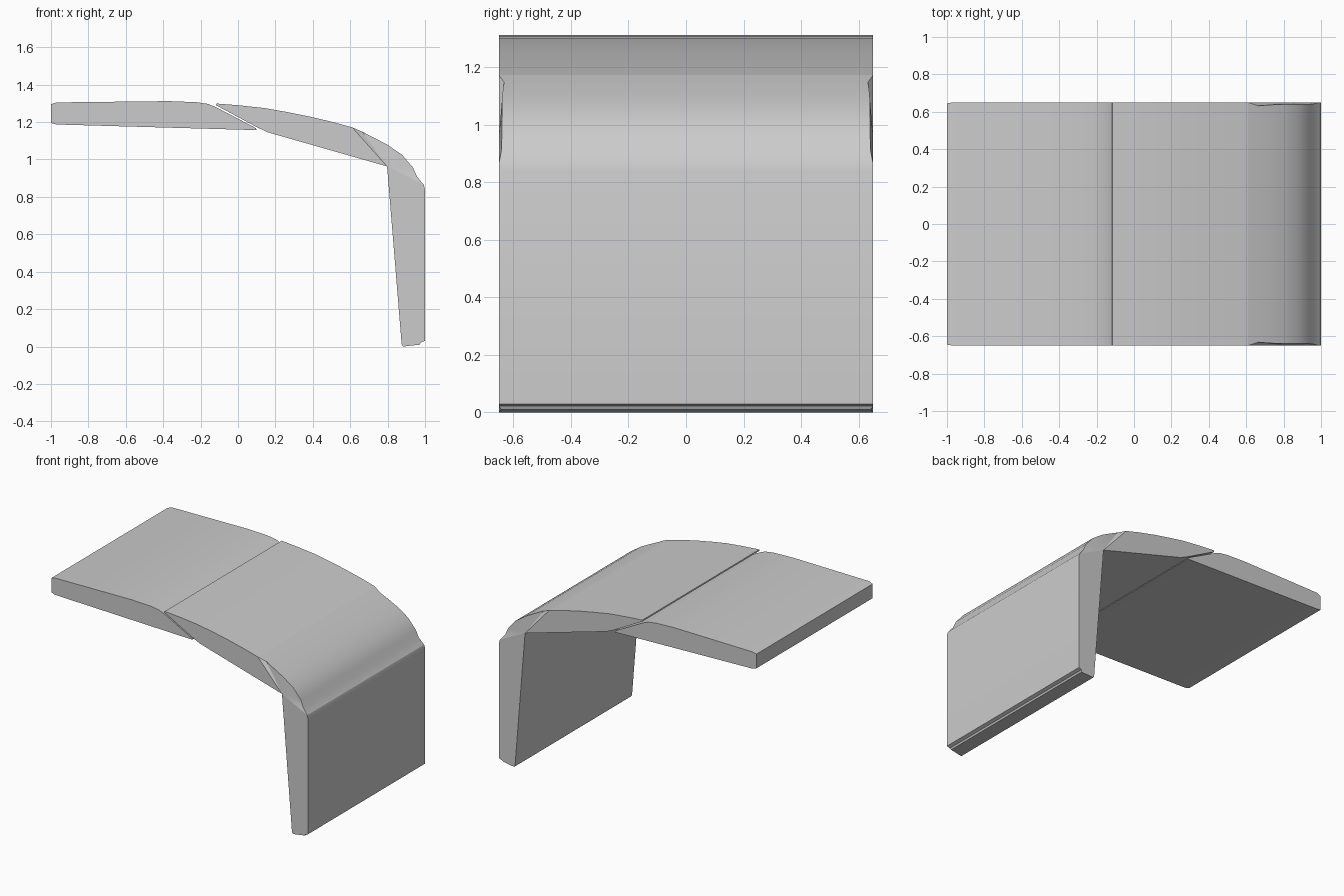
import bpy, bmesh, math

if "Cube" in bpy.data.objects:
    bpy.data.objects.remove(bpy.data.objects["Cube"])

HALF = 0.65  # half width of the cover in y


def panel(name, profile, fan=False, smooth=20):
    """Span an (x, z[, half width]) profile across y; fan builds the ends from point 0."""
    bm = bmesh.new()
    pts = [(p[0], p[1], p[2] if len(p) > 2 else HALF) for p in profile]
    sides = [[bm.verts.new((x, s * w, z)) for x, z, w in pts] for s in (-1, 1)]
    n = len(pts)
    for i in range(n):
        j = (i + 1) % n
        bm.faces.new((sides[0][i], sides[0][j], sides[1][j], sides[1][i]))
    for ring in sides:
        if fan:
            for i in range(1, n - 1):
                bm.faces.new((ring[0], ring[i], ring[i + 1]))
        else:
            bm.faces.new(ring)
    bmesh.ops.recalc_face_normals(bm, faces=bm.faces)
    mesh = bpy.data.meshes.new(name)
    bm.to_mesh(mesh)
    bm.free()
    obj = bpy.data.objects.new(name, mesh)
    bpy.context.collection.objects.link(obj)
    bpy.ops.object.select_all(action='DESELECT')
    obj.select_set(True)
    bpy.context.view_layer.objects.active = obj
    bpy.ops.object.shade_smooth_by_angle(angle=math.radians(smooth))
    return obj


# Flat panel at the free end
panel("flat_panel", [
    (-1.0, 1.195, 0.645), (-1.0, 1.295, 0.645), (-0.97, 1.305), (-0.37, 1.312),
    (-0.22, 1.306), (-0.16, 1.297), (-0.115, 1.278), (0.095, 1.168),
    (0.10, 1.157), (-0.97, 1.187)])

# Curved middle panel, overlapping the flat one along a slanted joint
panel("curved_panel", [
    (0.16, 1.145), (0.10, 1.173), (-0.117, 1.290), (-0.115, 1.299),
    (0.0, 1.290), (0.14, 1.275), (0.26, 1.254), (0.38, 1.230),
    (0.50, 1.202), (0.61, 1.172), (0.797, 0.963)])

# Rounded bend, its ends slightly recessed behind the panels
panel("bend", [
    (0.797, 0.963), (0.61, 1.172), (0.665, 1.148, 0.632), (0.73, 1.115, 0.637),
    (0.80, 1.078, 0.64), (0.877, 1.025, 0.64), (0.936, 0.956, 0.64),
    (0.957, 0.908, 0.642), (0.993, 0.865)], fan=True, smooth=30)

# Upright panel with a stepped lower edge
panel("upright_panel", [
    (0.797, 0.963), (0.993, 0.865), (1.0, 0.84), (1.0, 0.03),
    (0.978, 0.022), (0.972, 0.010, 0.642), (0.882, 0.0), (0.875, 0.012)])
